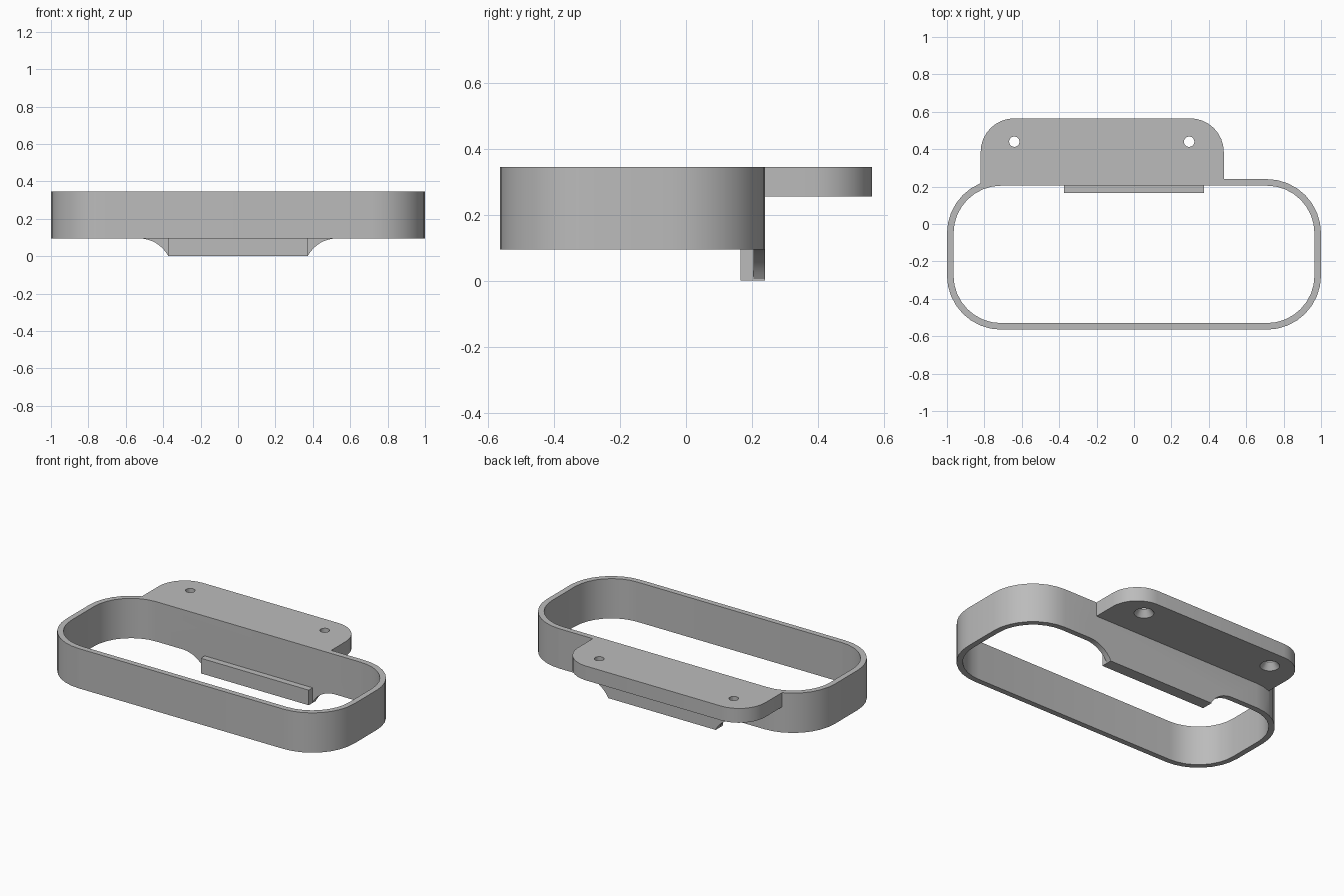
import bpy, bmesh, math

if "Cube" in bpy.data.objects:
    bpy.data.objects.remove(bpy.data.objects["Cube"])

grey = bpy.data.materials.new("plain grey")
grey.use_nodes = True
colour = (0.5, 0.5, 0.5, 1)
grey.diffuse_color = colour
grey.node_tree.nodes["Principled BSDF"].inputs["Base Color"].default_value = colour


def arc(cx, cy, r, start, end, steps=8):
    angles = [math.radians(start + (end - start) * i / steps) for i in range(steps + 1)]
    return [(cx + r * math.cos(a), cy + r * math.sin(a)) for a in angles]


def rounded_rect(x0, x1, y0, y1, r):
    return (arc(x1 - r, y0 + r, r, -90, 0) + arc(x1 - r, y1 - r, r, 0, 90)
            + arc(x0 + r, y1 - r, r, 90, 180) + arc(x0 + r, y0 + r, r, 180, 270))


def prism(name, outline, low, high, place=lambda u, v, w: (u, v, w)):
    """Extrude a closed outline from low to high along the third axis."""
    bm = bmesh.new()
    rings = [[bm.verts.new(place(u, v, w)) for u, v in outline] for w in (low, high)]
    bm.faces.new(rings[0])
    bm.faces.new(rings[1])
    n = len(outline)
    for i in range(n):
        j = (i + 1) % n
        bm.faces.new((rings[0][i], rings[0][j], rings[1][j], rings[1][i]))
    bmesh.ops.recalc_face_normals(bm, faces=bm.faces)
    mesh = bpy.data.meshes.new(name)
    bm.to_mesh(mesh)
    bm.free()
    obj = bpy.data.objects.new(name, mesh)
    bpy.context.collection.objects.link(obj)
    mesh.materials.append(grey)
    return obj


def boolean(target, tool, operation):
    """Apply a boolean, then discard the tool."""
    bpy.context.view_layer.objects.active = target
    mod = target.modifiers.new(operation.lower(), 'BOOLEAN')
    mod.operation, mod.object, mod.solver = operation, tool, 'EXACT'
    bpy.ops.object.modifier_apply(modifier=mod.name)
    bpy.data.objects.remove(tool)


# Dimensions
bottom, top = 0.095, 0.345
front, back, wall = -0.565, 0.24, 0.035
inner_back = back - wall
radius = 0.29

# Rounded band
holder = prism("holder_band", rounded_rect(-1, 1, front, back, radius), bottom, top)
opening = prism("opening_cutter", rounded_rect(-1 + wall, 1 - wall, front + wall,
                                               inner_back, radius - wall), 0, 0.5)
boolean(holder, opening, 'DIFFERENCE')

# Mounting flange behind the band
flange_r = 0.18
flange_outline = ([(-0.82, inner_back), (0.48, inner_back)]
                  + arc(0.48 - flange_r, 0.565 - flange_r, flange_r, 0, 90)
                  + arc(-0.82 + flange_r, 0.565 - flange_r, flange_r, 90, 180))
flange = prism("mounting_flange", flange_outline, 0.255, top)
boolean(holder, flange, 'UNION')

# Screw holes, countersunk from below
for x in (-0.64, 0.295):
    hole = prism("screw_hole_cutter", arc(x, 0.44, 0.028, 0, 337.5, 15), 0.2, 0.4)
    boolean(holder, hole, 'DIFFERENCE')
    bpy.ops.mesh.primitive_cone_add(vertices=24, radius1=0.062, radius2=0.026,
                                    depth=0.05, location=(x, 0.44, 0.273))
    boolean(holder, bpy.context.object, 'DIFFERENCE')

# Flared tab hanging below the back wall
flare_r = 0.178
right_flare = arc(0.53, bottom - flare_r, flare_r, 150.5, 90)
tab_outline = ([(0.375, 0)] + right_flare + [(0.53, 0.12), (-0.53, 0.12)]
               + [(-x, z) for x, z in reversed(right_flare)] + [(-0.375, 0)])
tab = prism("hanging_tab", tab_outline, inner_back, back, lambda u, v, w: (u, w, v))
boolean(holder, tab, 'UNION')

# Lip on the inside of the tab
lip = prism("inner_lip", [(-0.375, 0.166), (0.375, 0.166), (0.375, 0.22), (-0.375, 0.22)],
            0, bottom)
boolean(holder, lip, 'UNION')

bpy.ops.object.select_all(action='DESELECT')
holder.select_set(True)
bpy.context.view_layer.objects.active = holder
bpy.ops.object.shade_smooth_by_angle(angle=math.radians(30))
